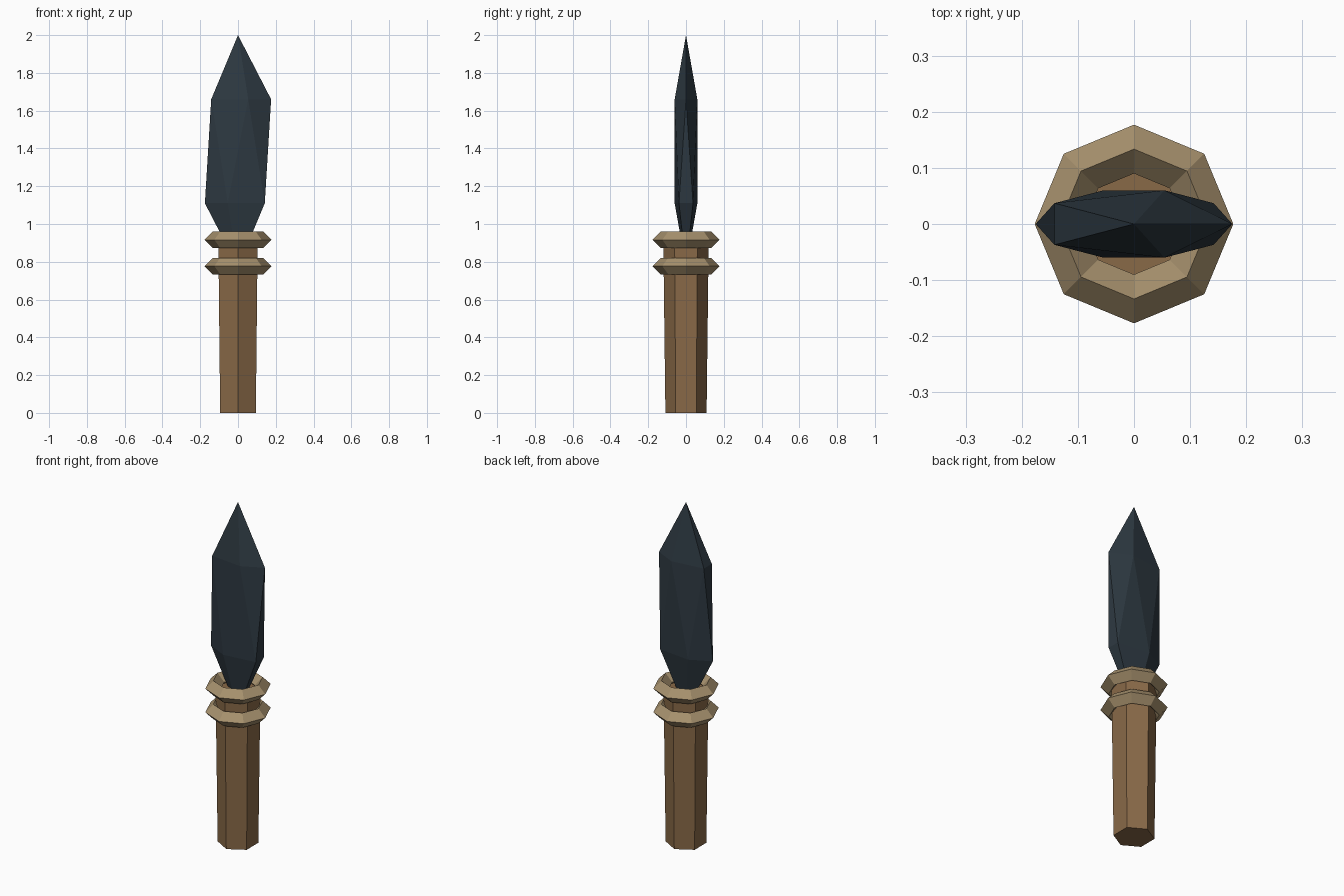
import bpy
import math

if "Cube" in bpy.data.objects:
    bpy.data.objects.remove(bpy.data.objects["Cube"])


def material(name, rgb):
    m = bpy.data.materials.new(name)
    m.diffuse_color = (*rgb, 1)
    m.use_nodes = True
    m.node_tree.nodes["Principled BSDF"].inputs["Base Color"].default_value = m.diffuse_color
    return m


def finish(name, mat):
    ob = bpy.context.object
    ob.name = name
    ob.data.materials.append(mat)
    bpy.ops.object.transform_apply(location=False, rotation=True, scale=True)
    bpy.ops.object.shade_flat()
    return ob


wood = material("wood brown", (0.25, 0.142, 0.064))
binding = material("binding tan", (0.385, 0.283, 0.154))
stone = material("dark stone", (0.027, 0.041, 0.054))

# Handle: six-sided, slightly wider at the top, ridge facing front and back
handle_top = 0.9
bpy.ops.mesh.primitive_cone_add(vertices=6, radius1=0.109, radius2=0.12,
                                depth=handle_top, location=(0, 0, handle_top / 2))
handle = finish("handle", wood)

# Two binding rings with a diamond cross-section
for name, z in (("lower_ring", 0.777), ("upper_ring", 0.916)):
    bpy.ops.mesh.primitive_torus_add(major_segments=8, minor_segments=4,
                                     major_radius=0.1335, minor_radius=0.0435,
                                     location=(0, 0, z))
    finish(name, binding)

# Blade: stretched, flattened icosahedron whose lower point sinks into the handle
bpy.ops.mesh.primitive_ico_sphere_add(subdivisions=1, radius=1, location=(0, 0, 1.385))
bpy.context.object.scale = (0.196, 0.0706, 0.615)
finish("blade", stone)
